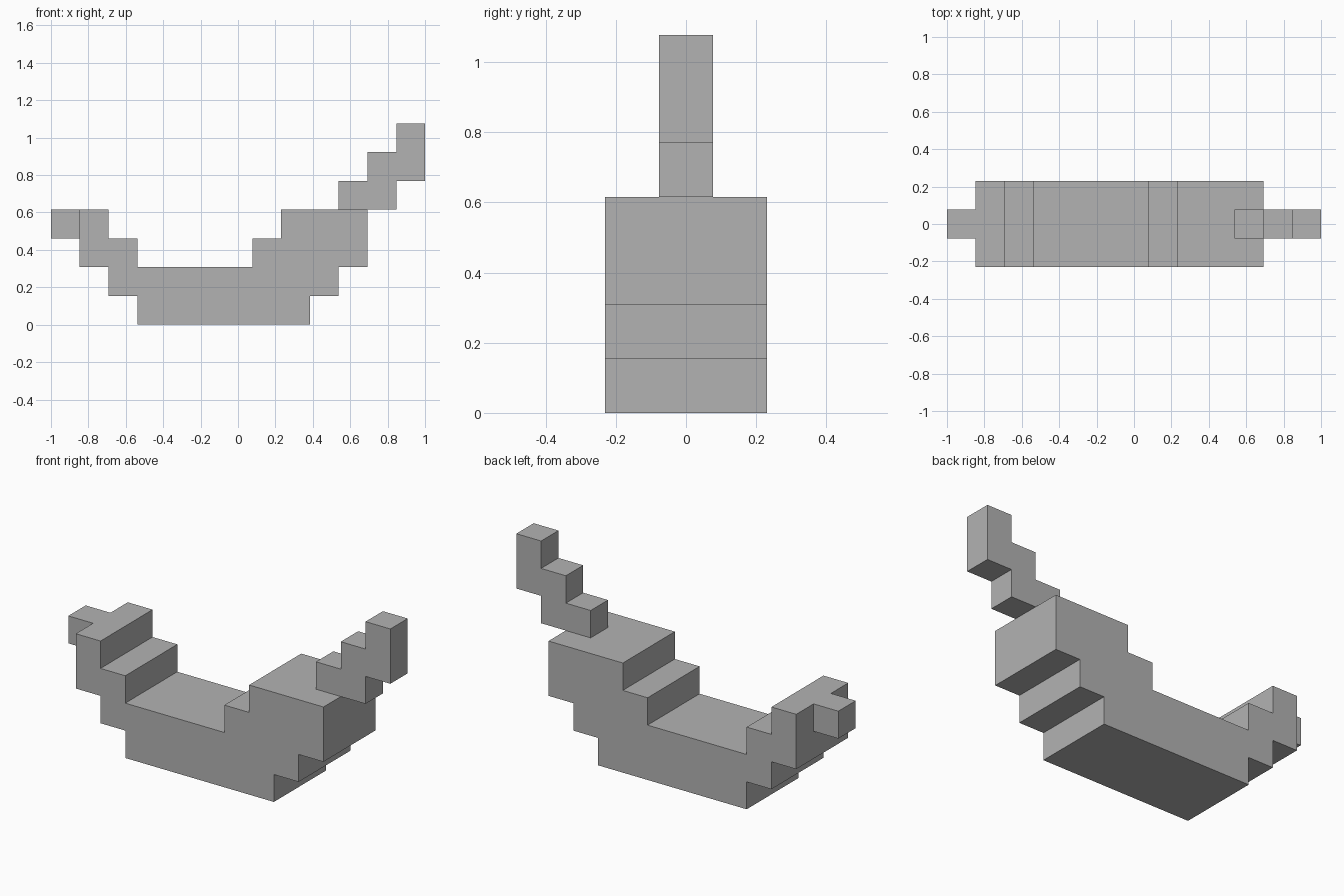
import bpy
import bmesh

cube = bpy.data.objects.get("Cube")
if cube:
    bpy.data.objects.remove(cube, do_unlink=True)

UNIT = 2 / 13  # one block of the stepped design

grey = bpy.data.materials.new("plain grey")
colour = (0.45, 0.45, 0.45, 1)
grey.use_nodes = True
grey.diffuse_color = colour
grey.node_tree.nodes["Principled BSDF"].inputs["Base Color"].default_value = colour


def stepped_part(name, profile, width):
    """Extrude a side profile, given in blocks, symmetrically along y."""
    bm = bmesh.new()
    half = width * UNIT / 2
    verts = [bm.verts.new((i * UNIT - 1, -half, k * UNIT)) for i, k in profile]
    face = bm.faces.new(verts)
    result = bmesh.ops.extrude_face_region(bm, geom=[face])
    moved = [g for g in result["geom"] if isinstance(g, bmesh.types.BMVert)]
    bmesh.ops.translate(bm, verts=moved, vec=(0, 2 * half, 0))
    bmesh.ops.recalc_face_normals(bm, faces=bm.faces)
    mesh = bpy.data.meshes.new(name)
    bm.to_mesh(mesh)
    bm.free()
    mesh.materials.append(grey)
    obj = bpy.data.objects.new(name, mesh)
    bpy.context.collection.objects.link(obj)
    return obj


# Wide body, stepping up at both ends
stepped_part("body", [
    (3, 0), (9, 0), (9, 1), (10, 1), (10, 2), (11, 2), (11, 4),
    (8, 4), (8, 3), (7, 3), (7, 2), (3, 2), (3, 3), (2, 3),
    (2, 4), (1, 4), (1, 2), (2, 2), (2, 1), (3, 1)], 3)

# Small block on the low end
stepped_part("end_block", [(0, 3), (1, 3), (1, 4), (0, 4)], 1)

# Narrow rising staircase on the high end
stepped_part("rising_tail", [
    (10, 4), (12, 4), (12, 5), (13, 5), (13, 7),
    (12, 7), (12, 6), (11, 6), (11, 5), (10, 5)], 1)
